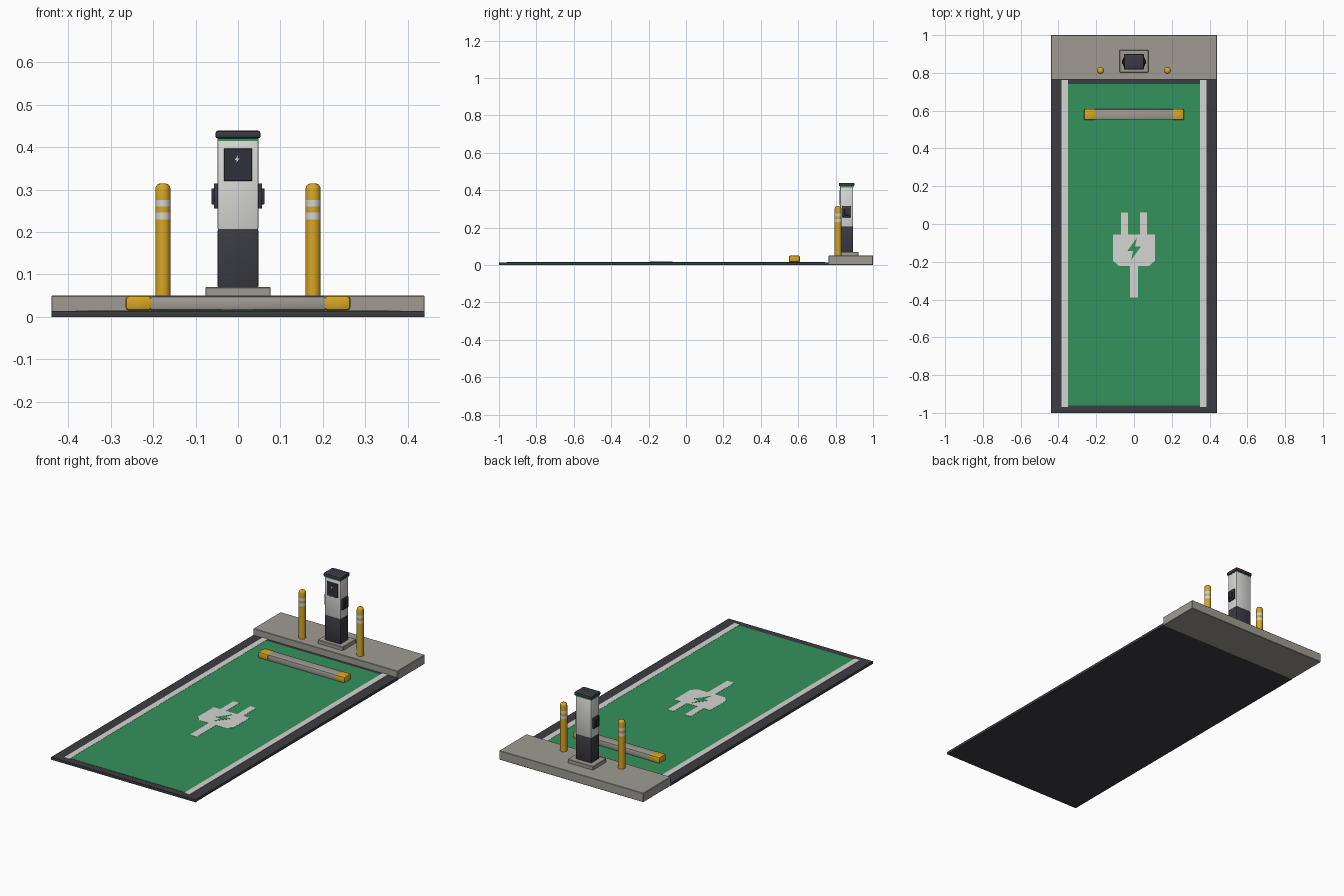
import bpy, bmesh, math
from mathutils import Vector

default = bpy.data.objects.get("Cube")
if default:
    bpy.data.objects.remove(default, do_unlink=True)


def material(name, r, g, b):
    m = bpy.data.materials.new(name)
    m.use_nodes = True
    m.diffuse_color = (r, g, b, 1)
    node = m.node_tree.nodes["Principled BSDF"]
    node.inputs["Base Color"].default_value = (r, g, b, 1)
    node.inputs["Roughness"].default_value = 0.7
    return m


ASPHALT = material("asphalt", 0.048, 0.046, 0.054)
GREEN = material("bay green", 0.035, 0.29, 0.11)
WHITE = material("marking white", 0.66, 0.66, 0.64)
CONCRETE = material("concrete", 0.35, 0.33, 0.29)
YELLOW = material("safety yellow", 0.68, 0.38, 0.018)
SHELL = material("shell white", 0.70, 0.70, 0.69)
DARK = material("dark plastic", 0.042, 0.042, 0.055)
SCREEN = material("screen black", 0.03, 0.03, 0.042)


def finish(bm, name, mats, smooth=False):
    bmesh.ops.recalc_face_normals(bm, faces=bm.faces[:])
    mesh = bpy.data.meshes.new(name)
    bm.to_mesh(mesh)
    bm.free()
    for m in mats:
        mesh.materials.append(m)
    ob = bpy.data.objects.new(name, mesh)
    bpy.context.collection.objects.link(ob)
    if smooth:
        bpy.ops.object.select_all(action="DESELECT")
        ob.select_set(True)
        bpy.context.view_layer.objects.active = ob
        bpy.ops.object.shade_smooth_by_angle(angle=math.radians(35))
    return ob


def box(name, mat, x, y, z, bevel=0, segments=2):
    """Box from (low, high) ranges, with optional rounded edges."""
    bm = bmesh.new()
    bmesh.ops.create_cube(bm, size=1)
    for v in bm.verts:
        v.co = Vector((r[0] if c < 0 else r[1] for c, r in zip(v.co, (x, y, z))))
    if bevel:
        bmesh.ops.bevel(bm, geom=bm.edges[:], offset=bevel, segments=segments,
                        profile=0.5, affect="EDGES")
    return finish(bm, name, [mat], bool(bevel))


def plate(name, mat, outline, z0, z1):
    """Thin plate extruded up from a flat outline."""
    bm = bmesh.new()
    face = bm.faces.new([bm.verts.new((x, y, z0)) for x, y in outline])
    top = bmesh.ops.extrude_face_region(bm, geom=[face])["geom"]
    for v in top:
        if isinstance(v, bmesh.types.BMVert):
            v.co.z = z1
    return finish(bm, name, [mat])


def lathe(name, mats, profile, x, y, is_band, sides=24):
    """Turned post; faces whose height passes is_band take the second colour."""
    bm = bmesh.new()
    rings = [[bm.verts.new((x + r * math.cos(math.tau * i / sides),
                            y + r * math.sin(math.tau * i / sides), z))
              for i in range(sides)] for r, z in profile]
    for low, high in zip(rings, rings[1:]):
        for i in range(sides):
            j = (i + 1) % sides
            bm.faces.new((low[i], low[j], high[j], high[i]))
    bm.faces.new(rings[0])
    bm.faces.new(rings[-1])
    for f in bm.faces:
        f.material_index = int(is_band(f.calc_center_median().z))
    return finish(bm, name, mats, True)


# Ground slab, painted bay and raised kerb
box("ground_slab", ASPHALT, (-0.44, 0.44), (-1, 0.765), (0, 0.014))
box("green_bay", GREEN, (-0.352, 0.352), (-0.96, 0.742), (0.012, 0.0155))
box("kerb_island", CONCRETE, (-0.44, 0.44), (0.762, 1), (0, 0.05), 0.002, 1)

# Plug symbol painted on the bay
MARK = (0.0145, 0.0165)
half = [(0.022, -0.39), (0.022, -0.222), (0.08, -0.222), (0.11, -0.195), (0.11, -0.055),
        (0.07, -0.055), (0.07, 0.06), (0.033, 0.06), (0.033, -0.055)]
plate("plug_symbol", WHITE, half + [(-x, y) for x, y in reversed(half)], *MARK)
bolt = [(0.016, 0.06), (-0.036, -0.012), (-0.005, -0.012),
        (-0.016, -0.06), (0.036, 0.012), (0.005, 0.012)]
plate("bolt_symbol", GREEN, [(x, y - 0.132) for x, y in bolt], 0.0155, 0.0175)

# Wheel stop
box("wheel_stop", CONCRETE, (-0.21, 0.21), (0.552, 0.608), (0.015, 0.049), 0.007)

# Charger pedestal
box("charger_plinth", CONCRETE, (-0.077, 0.077), (0.803, 0.921), (0.048, 0.07), 0.002, 1)
box("charger_base", DARK, (-0.048, 0.048), (0.824, 0.894), (0.068, 0.207), 0.004)
box("charger_body", SHELL, (-0.048, 0.048), (0.824, 0.894), (0.205, 0.42), 0.004)
box("charger_light_strip", GREEN, (-0.0485, 0.0485), (0.8235, 0.8945), (0.415, 0.423))
box("charger_cap", DARK, (-0.053, 0.053), (0.818, 0.9), (0.421, 0.439), 0.005)
box("charger_screen", SCREEN, (-0.033, 0.033), (0.821, 0.826), (0.32, 0.397), 0.001, 1)

# Small bolt sign on the screen, stood upright
sign = plate("screen_bolt", WHITE, [(x * 0.16, y * 0.16) for x, y in bolt], 0, 0.001)
sign.rotation_euler.x = math.pi / 2
sign.location = (-0.002, 0.821, 0.372)

# Mirrored parts
post = [(0.018, 0.048), (0.018, 0.23), (0.018, 0.246), (0.018, 0.26), (0.018, 0.275),
        (0.018, 0.3), (0.0165, 0.308), (0.012, 0.313), (0.005, 0.315)]
for side, s in (("right", -1), ("left", 1)):
    def span(a, b):
        return tuple(sorted((s * a, s * b)))

    box(side + "_bay_line", WHITE, span(0.35, 0.383), (-0.97, 0.762), MARK)
    box(side + "_stop_end", YELLOW, span(0.203, 0.265), (0.55, 0.61), (0.015, 0.05), 0.008)
    lathe(side + "_bollard", [YELLOW, WHITE], post, s * 0.177, 0.813,
          lambda z: 0.23 < z < 0.246 or 0.26 < z < 0.275)
    box(side + "_socket", DARK, span(0.045, 0.057), (0.834, 0.882), (0.255, 0.315), 0.003)
    box(side + "_plug_grip", SCREEN, span(0.054, 0.063), (0.846, 0.87), (0.265, 0.303), 0.003)
